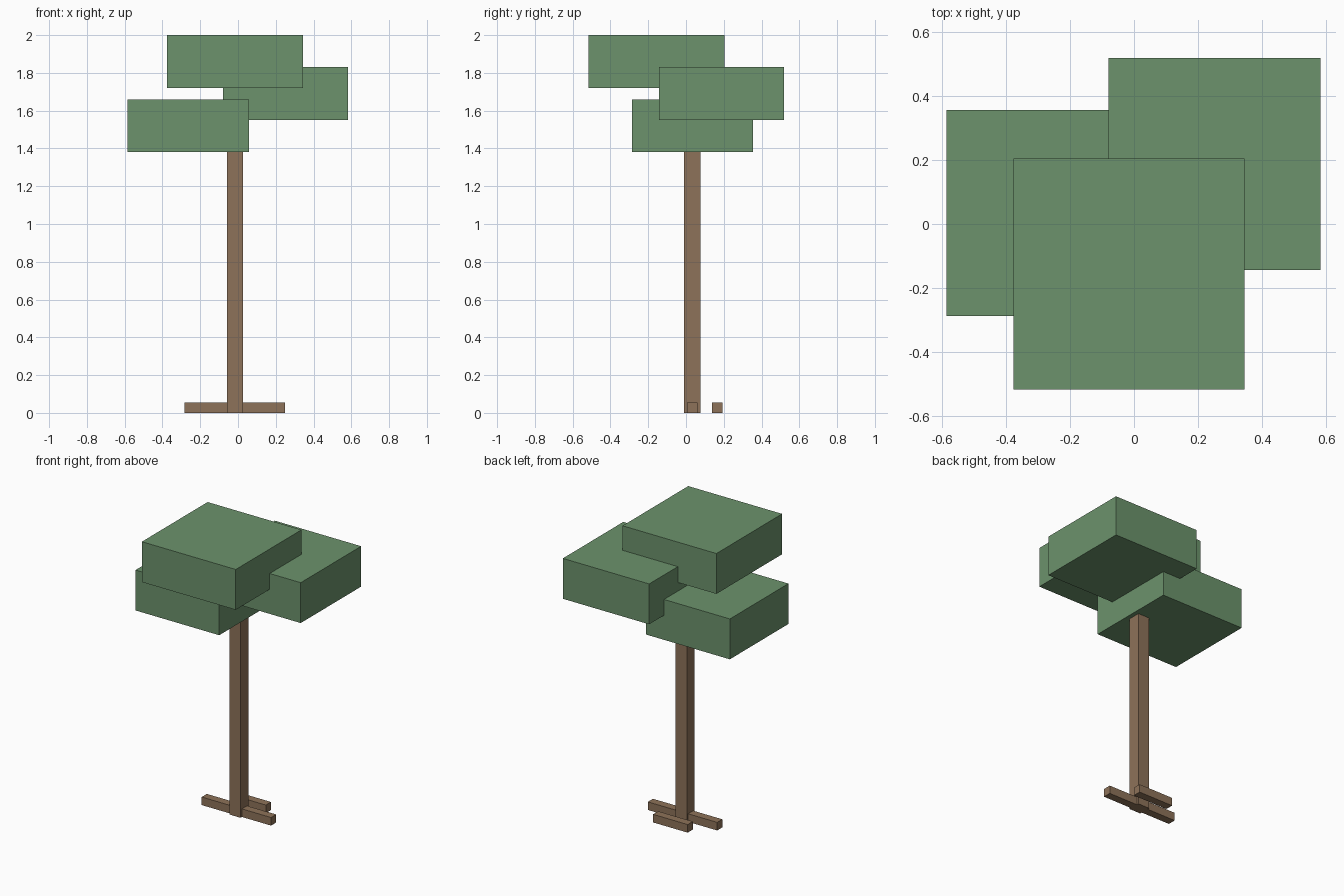
import bpy

if "Cube" in bpy.data.objects:
    bpy.data.objects.remove(bpy.data.objects["Cube"])


def material(name, color):
    m = bpy.data.materials.new(name)
    m.diffuse_color = color
    m.use_nodes = True
    m.node_tree.nodes["Principled BSDF"].inputs["Base Color"].default_value = m.diffuse_color
    return m


def box(name, center, size, mat):
    """Box from its centre and full size."""
    bpy.ops.mesh.primitive_cube_add(size=1, location=center)
    ob = bpy.context.object
    ob.name = name
    ob.scale = size
    bpy.ops.object.transform_apply(location=False, rotation=False, scale=True)
    ob.data.materials.append(mat)
    return ob


bark = material("bark", (0.27, 0.17, 0.10, 1))
leaf = material("leaf", (0.15, 0.29, 0.15, 1))

TX, TY = -0.016, 0.033          # trunk axis
TRUNK_W, TRUNK_TOP = 0.086, 1.45

# Trunk, its top sunk into the lowest leaf block
box("trunk", (TX, TY, TRUNK_TOP / 2), (TRUNK_W, TRUNK_W, TRUNK_TOP), bark)

# Three parallel root bars: one each side of the trunk, one behind it
ROOT_L, ROOT_W = 0.266, 0.056
for name, dx, dy in (("right_root", ROOT_L / 2, 0),
                     ("left_root", -ROOT_L / 2, 0),
                     ("back_root", 0, ROOT_L / 2)):
    box(name, (TX + dx, TY + dy, ROOT_W / 2), (ROOT_L, ROOT_W, ROOT_W), bark)

# Staggered square leaf blocks, growing wider toward the top
LEAF_H = 0.28
for name, x, y, bottom, width in (("lower_leaves", -0.264, 0.034, 1.38, 0.642),
                                  ("middle_leaves", 0.251, 0.187, 1.55, 0.662),
                                  ("upper_leaves", -0.016, -0.156, 1.72, 0.72)):
    box(name, (x, y, bottom + LEAF_H / 2), (width, width, LEAF_H), leaf)
